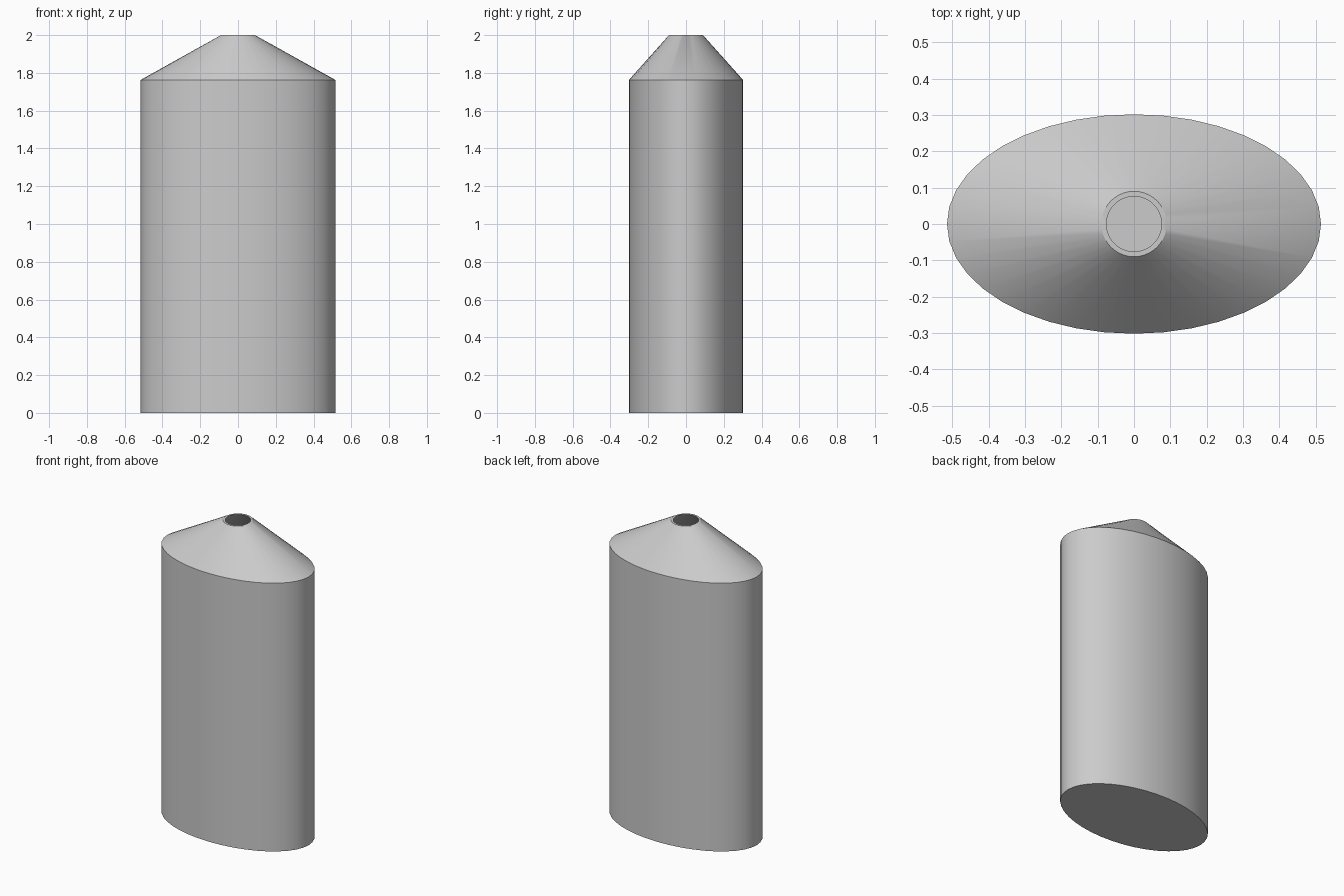
import bpy
import bmesh
from math import cos, sin, tau, radians

if "Cube" in bpy.data.objects:
    bpy.data.objects.remove(bpy.data.objects["Cube"], do_unlink=True)

SEGMENTS = 40
WALL = 0.014


def make_material(name, colour):
    mat = bpy.data.materials.new(name)
    mat.use_nodes = True
    mat.diffuse_color = colour
    mat.node_tree.nodes["Principled BSDF"].inputs["Base Color"].default_value = colour
    return mat


def ring(bm, rx, ry, z):
    """Elliptical loop of vertices."""
    return [bm.verts.new((rx * cos(tau * i / SEGMENTS), ry * sin(tau * i / SEGMENTS), z))
            for i in range(SEGMENTS)]


def loft(name, sections, mat):
    """Skin elliptical sections in order and cap both ends."""
    bm = bmesh.new()
    rings = [ring(bm, *s) for s in sections]
    for a, b in zip(rings, rings[1:]):
        for i in range(SEGMENTS):
            j = (i + 1) % SEGMENTS
            bm.faces.new((a[i], a[j], b[j], b[i]))
    bm.faces.new(rings[0][::-1])
    bm.faces.new(rings[-1])
    bmesh.ops.recalc_face_normals(bm, faces=bm.faces)
    mesh = bpy.data.meshes.new(name)
    bm.to_mesh(mesh)
    bm.free()
    mesh.materials.append(mat)
    obj = bpy.data.objects.new(name, mesh)
    bpy.context.collection.objects.link(obj)
    return obj


grey = make_material("light grey", (0.6, 0.6, 0.6, 1))

# Outer wall, sloped shoulder, rim, then back down the inside to the inner floor
RX, RY, SHOULDER, TOP, NECK = 0.515, 0.302, 1.763, 2.0, 0.09
bottle = loft("hollow_bottle", [
    (RX, RY, 0),
    (RX, RY, SHOULDER),
    (NECK, NECK, TOP),
    (NECK - WALL, NECK - WALL, TOP),
    (RX - WALL, RY - WALL, SHOULDER - WALL),
    (RX - WALL, RY - WALL, WALL),
], grey)

bpy.ops.object.select_all(action="DESELECT")
bottle.select_set(True)
bpy.context.view_layer.objects.active = bottle
bpy.ops.object.shade_smooth_by_angle(angle=radians(30))
